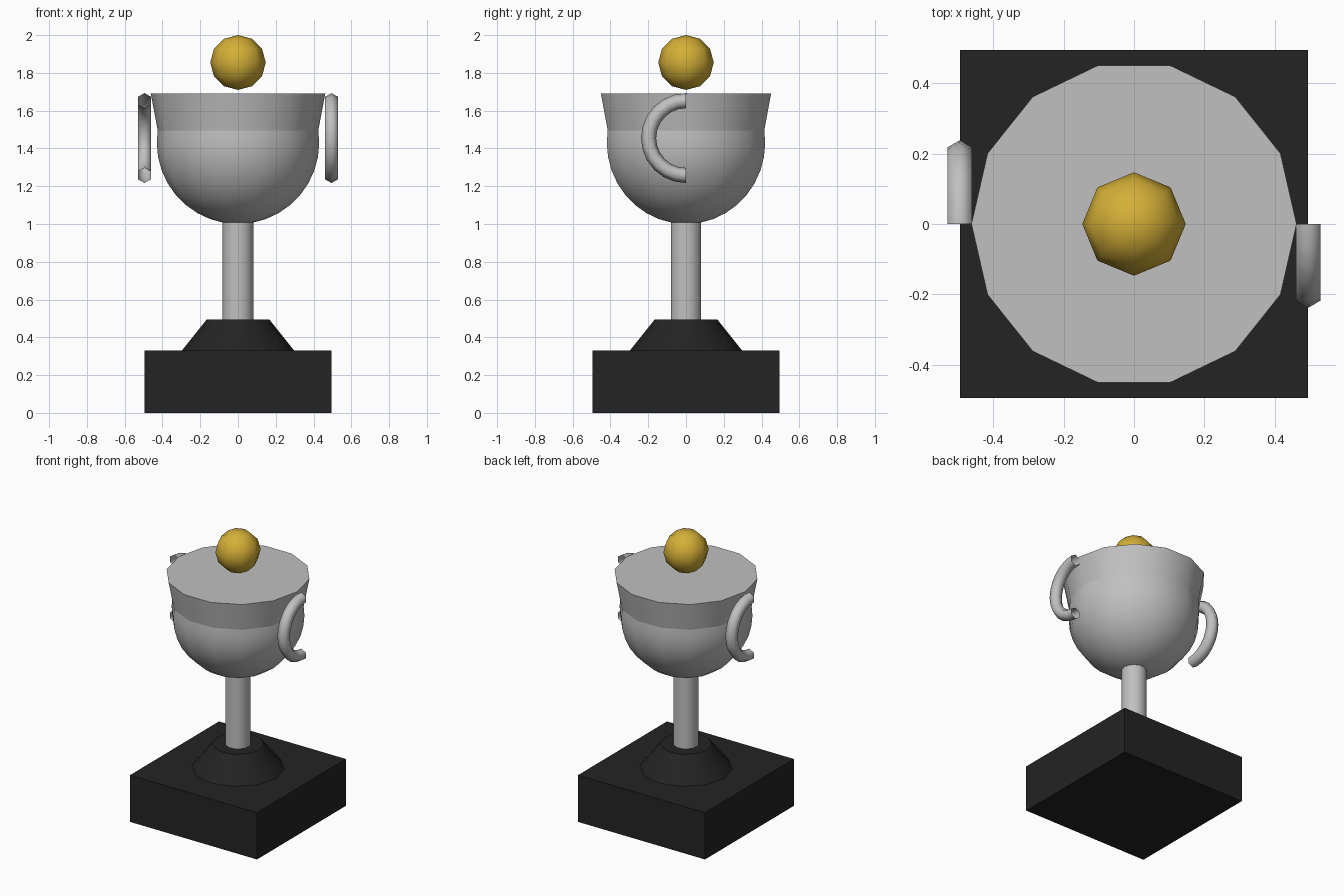
import bpy, bmesh
from math import sin, cos, pi, sqrt, radians

cube = bpy.data.objects.get("Cube")
if cube:
    bpy.data.objects.remove(cube, do_unlink=True)


def make_material(name, rgb):
    m = bpy.data.materials.new(name)
    m.use_nodes = True
    m.diffuse_color = (*rgb, 1)
    bsdf = m.node_tree.nodes["Principled BSDF"]
    bsdf.inputs["Base Color"].default_value = (*rgb, 1)
    return m


silver = make_material("silver", (0.527, 0.527, 0.527))
gold = make_material("gold", (0.658, 0.429, 0.038))
black = make_material("black", (0.017, 0.017, 0.017))


def finish(bm, name, mat, angle=40):
    """Turn a bmesh into an object, smooth up to the given angle."""
    bmesh.ops.recalc_face_normals(bm, faces=bm.faces)
    mesh = bpy.data.meshes.new(name)
    bm.to_mesh(mesh)
    bm.free()
    mesh.materials.append(mat)
    obj = bpy.data.objects.new(name, mesh)
    bpy.context.collection.objects.link(obj)
    bpy.ops.object.select_all(action='DESELECT')
    obj.select_set(True)
    bpy.context.view_layer.objects.active = obj
    bpy.ops.object.shade_smooth_by_angle(angle=radians(angle))
    return obj


def lathe(name, profile, sides, mat, angle=40):
    """Stack rings of (radius, z); zero radius is a pole, open ends are capped."""
    bm = bmesh.new()
    rings = []
    for r, z in profile:
        count = sides if r > 1e-5 else 1
        rings.append([bm.verts.new((r * cos(2 * pi * i / sides),
                                    r * sin(2 * pi * i / sides), z))
                      for i in range(count)])
    for a, b in zip(rings, rings[1:]):
        for i in range(sides):
            j = (i + 1) % sides
            loop = [a[i % len(a)], a[j % len(a)], b[j % len(b)], b[i % len(b)]]
            bm.faces.new(list(dict.fromkeys(loop)))
    for ring in (rings[0], rings[-1]):
        if len(ring) > 1:
            bm.faces.new(ring)
    return finish(bm, name, mat, angle)


# Square plinth and sloped foot
bm = bmesh.new()
bmesh.ops.create_cube(bm, size=1)
bmesh.ops.scale(bm, vec=(0.99, 0.99, 0.33), verts=bm.verts)
bmesh.ops.translate(bm, vec=(0, 0, 0.165), verts=bm.verts)
finish(bm, "plinth", black)
lathe("foot", [(0.297, 0.33), (0.165, 0.495)], 12, black)

# Stem
lathe("stem", [(0.082, 0.495), (0.082, 1.01)], 14, silver)

# Rounded bowl with a flared, closed rim
R, MID, JOIN = 0.43, 1.43, 1.495
steps = 9
bowl = [(R * sin(i * pi / 2 / steps), MID - R * cos(i * pi / 2 / steps))
        for i in range(steps + 1)]
join_radius = sqrt(R * R - (JOIN - MID) ** 2)
lathe("bowl", bowl + [(join_radius, JOIN)], 14, silver)
lathe("rim", [(join_radius, JOIN), (0.462, 1.69)], 14, silver)

# Ball floating over the rim
ball = [(0.147 * sin(i * pi / 6), 1.855 - 0.145 * cos(i * pi / 6))
        for i in range(7)]
lathe("ball", ball, 8, gold, angle=80)

# Half-ring handles with six-sided tubes, curving opposite ways
for name, side in (("left_handle", 1), ("right_handle", -1)):
    bm = bmesh.new()
    x, z, tube = side * 0.495, 1.455, 0.04
    ring = [bm.verts.new((x + tube * sin(k * pi / 3), 0,
                          z + 0.198 + tube * cos(k * pi / 3)))
            for k in range(6)]
    edges = [bm.edges.new((ring[k], ring[(k + 1) % 6])) for k in range(6)]
    bmesh.ops.spin(bm, geom=ring + edges, cent=(x, 0, z), axis=(1, 0, 0),
                   angle=side * pi, steps=12, use_duplicate=False)
    finish(bm, name, silver, angle=75)
